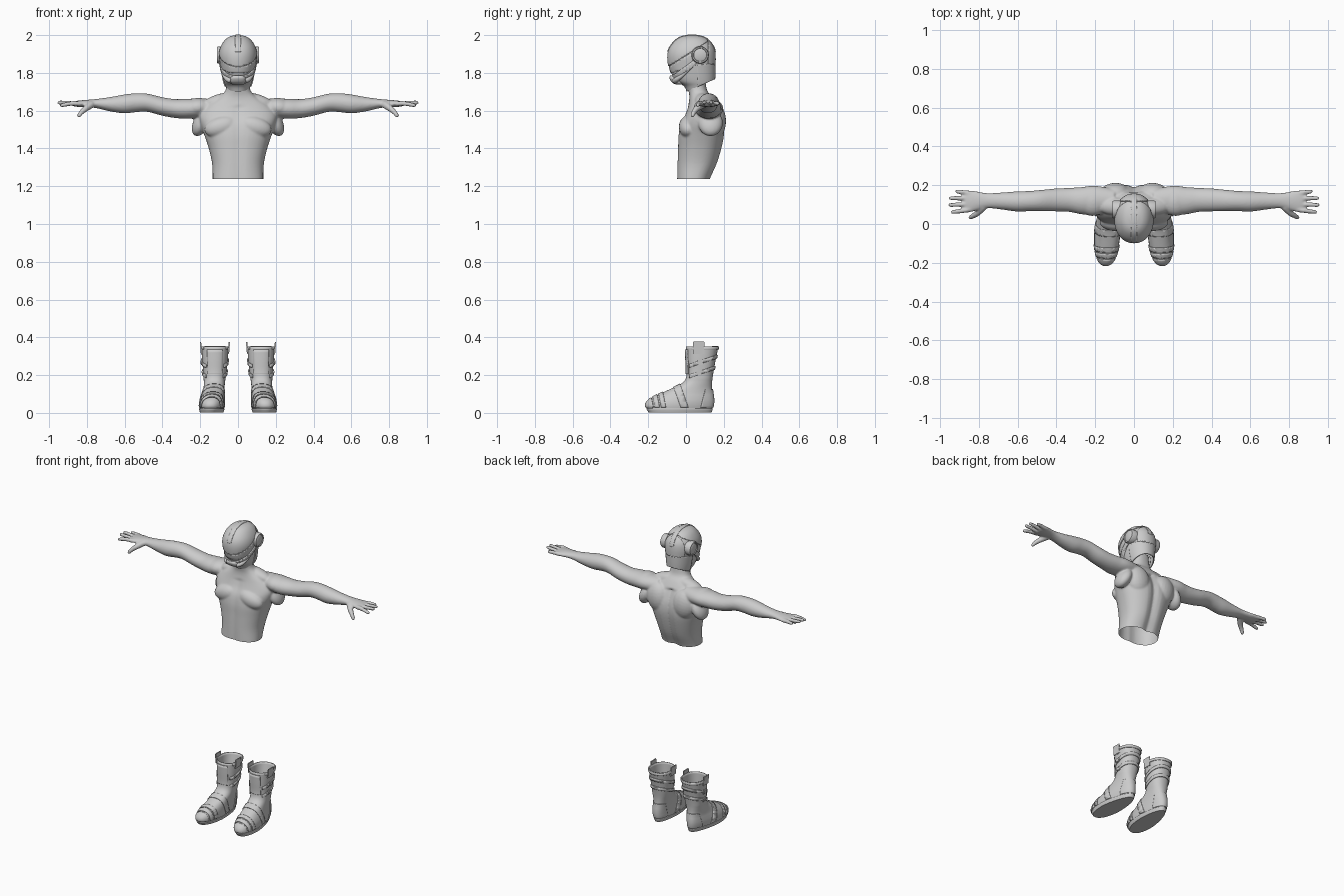
import bpy, bmesh, math
from mathutils import Vector, Matrix

if "Cube" in bpy.data.objects:
    bpy.data.objects.remove(bpy.data.objects["Cube"])


def smooth(rows, k=4):
    """Catmull-Rom interpolation of parameter rows."""
    out = []
    for i in range(len(rows) - 1):
        a, b, c, d = (rows[max(0, min(len(rows) - 1, i + j))] for j in (-1, 0, 1, 2))
        for s in range(k):
            t = s / k
            out.append([q + .5 * t * (r - p + t * (2*p - 5*q + 4*r - s2 + t * (3*(q - r) + s2 - p)))
                        for p, q, r, s2 in zip(a, b, c, d)])
    return out + [list(rows[-1])]


def loft(bm, rings, n=32, power=2.0, cap0=True, cap1=True):
    """Skin through superellipse rings given as (centre, u, v)."""
    def se(w):
        return math.copysign(abs(w) ** (2 / power), w)
    loops = []
    for c, u, v in rings:
        loops.append([bm.verts.new(c + u * se(math.cos(2*math.pi*i/n)) + v * se(math.sin(2*math.pi*i/n)))
                      for i in range(n)])
    faces = [bm.faces.new((a[i], a[(i+1) % n], b[(i+1) % n], b[i]))
             for a, b in zip(loops, loops[1:]) for i in range(n)]
    if cap0:
        faces.append(bm.faces.new(loops[0][::-1]))
    if cap1:
        faces.append(bm.faces.new(loops[-1]))
    bmesh.ops.recalc_face_normals(bm, faces=faces)


def z_rings(rows):
    """Rows of (z, y_front, y_back, x_centre, half_width)."""
    return [(Vector((cx, (a + b) / 2, z)), Vector((w, 0, 0)), Vector((0, (b - a) / 2, 0)))
            for z, a, b, cx, w in rows]


def tube(bm, pts, n=12):
    """Round limb through (x, y, z, radius) points with tapered ends."""
    pts = smooth(pts, 5)
    first, last = list(pts[0]), list(pts[-1])
    d = Vector(last[:3]) - Vector(pts[-2][:3])
    d.normalize()
    r = last[3]
    for f, s in ((.5, .85), (.85, .5)):
        pts.append([*(Vector(last[:3]) + d * r * f), r * s])
    rings = []
    for i, p in enumerate(pts):
        t = Vector(pts[min(i+1, len(pts)-1)][:3]) - Vector(pts[max(i-1, 0)][:3])
        u = t.cross(Vector((.1, .2, 1))).normalized()
        v = t.cross(u).normalized()
        rings.append((Vector(p[:3]), u * p[3], v * p[3]))
    loft(bm, rings, n)


def finish(bm, name, mirror=False, angle=40):
    me = bpy.data.meshes.new(name)
    bm.to_mesh(me)
    ob = bpy.data.objects.new(name, me)
    bpy.context.collection.objects.link(ob)
    bpy.ops.object.select_all(action='DESELECT')
    ob.select_set(True)
    bpy.context.view_layer.objects.active = ob
    bpy.ops.object.shade_smooth_by_angle(angle=math.radians(angle))
    if mirror:
        ob.modifiers.new("mirror", 'MIRROR')
    return ob


def cut(bm, co, no):
    bmesh.ops.bisect_plane(bm, geom=bm.verts[:] + bm.edges[:] + bm.faces[:],
                           plane_co=co, plane_no=no, clear_inner=True)


def panel(src, name, planes, off=.005, mirror=False):
    """Raised plate: piece of a source surface kept between planes."""
    bm = src.copy()
    for co, no in planes:
        cut(bm, co, no)
    bm.normal_update()
    for v, nrm in [(v, v.normal.copy()) for v in bm.verts]:
        v.co += nrm * off
    ob = finish(bm, name, mirror)
    m = ob.modifiers.new("thickness", 'SOLIDIFY')
    m.thickness, m.offset = off * 1.3, -1
    return ob


def ball(bm, c, r, rot=0):
    bmesh.ops.create_uvsphere(bm, u_segments=24, v_segments=14, radius=1,
        matrix=Matrix.Translation(c) @ Matrix.Rotation(rot, 4, 'Y') @ Matrix.Diagonal((*r, 1)))


# Upper body: one side of arm, hand and muscles, mirrored, fused with the torso
bm = bmesh.new()
arm = smooth([(.10, .12, 1.612, .06, .05), (.20, .122, 1.612, .075, .052), (.27, .120, 1.61, .07, .053),
              (.33, .124, 1.611, .062, .05), (.40, .124, 1.622, .059, .049), (.48, .121, 1.642, .054, .048),
              (.54, .118, 1.642, .052, .05), (.60, .116, 1.636, .052, .05), (.67, .118, 1.634, .045, .039),
              (.74, .120, 1.637, .039, .026), (.78, .120, 1.638, .042, .021), (.83, .118, 1.637, .054, .018),
              (.865, .117, 1.636, .053, .014), (.875, .117, 1.636, .048, .009)])
loft(bm, [(Vector((x, y, z)), Vector((0, a, 0)), Vector((0, 0, b))) for x, y, z, a, b in arm])
for y0, y1, x1, z1 in ((.075, .062, .935, 1.628), (.103, .098, .948, 1.643),
                       (.132, .133, .945, 1.645), (.158, .168, .912, 1.638)):
    tube(bm, [(.84, y0, 1.636, .0135), (.88, (y0+y1)/2, 1.638, .0125), (x1, y1, z1, .0105)])
tube(bm, [(.775, .09, 1.633, .02), (.805, .058, 1.612, .017), (.828, .042, 1.592, .0135), (.842, .034, 1.574, .0115)])
ball(bm, (.085, .01, 1.515), (.095, .048, .055), .25)      # chest
ball(bm, (.215, .115, 1.617), (.075, .074, .05), .1)       # shoulder
ball(bm, (.095, .15, 1.545), (.085, .062, .10), .2)        # shoulder blade
ball(bm, (.195, .13, 1.535), (.042, .065, .075), -.45)     # side of back
ball(bm, (.09, .09, 1.655), (.10, .045, .035), .25)        # neck muscle
bmesh.ops.mirror(bm, geom=bm.verts[:] + bm.edges[:] + bm.faces[:], axis='X', merge_dist=-1)
loft(bm, z_rings(smooth([
    (1.20, -.05, .125, 0, .135), (1.24, -.05, .132, 0, .134), (1.32, -.048, .168, 0, .137),
    (1.40, -.045, .192, 0, .155), (1.47, -.042, .205, 0, .178), (1.53, -.03, .203, 0, .20),
    (1.58, -.005, .188, 0, .205), (1.63, .012, .165, 0, .165), (1.67, .018, .14, 0, .105),
    (1.70, .014, .115, 0, .07), (1.74, .005, .105, 0, .06), (1.80, 0, .10, 0, .058)])), 48, 2.3)
for v in bm.verts:                                         # spine and breastbone grooves
    if abs(v.co.x) < .12 and v.co.z < 1.62:
        g = math.exp(-(v.co.x / .028) ** 2)
        v.co.y -= .018 * g if v.co.y > .08 else -.006 * g
bmesh.ops.recalc_face_normals(bm, faces=bm.faces[:])
body = finish(bm, "body_source")
r = body.modifiers.new("fuse", 'REMESH')
r.mode, r.voxel_size = 'VOXEL', .0055
s = body.modifiers.new("relax", 'SMOOTH')
s.factor, s.iterations = .5, 7
fused = bpy.data.meshes.new_from_object(body.evaluated_get(bpy.context.evaluated_depsgraph_get()))
bpy.data.objects.remove(body)
bm = bmesh.new()
bm.from_mesh(fused)
cut(bm, (0, 0, 1.238), (0, 0, 1))
finish(bm, "upper_body", angle=80)

# Helmet core
head = bmesh.new()
loft(head, z_rings(smooth([
    (1.70, .005, .13, 0, .056), (1.73, -.012, .14, 0, .066), (1.755, -.05, .148, 0, .075),
    (1.79, -.074, .151, 0, .083), (1.84, -.09, .152, 0, .091), (1.89, -.094, .152, 0, .097),
    (1.93, -.084, .145, 0, .09), (1.965, -.057, .122, 0, .071), (1.985, -.028, .093, 0, .048),
    (1.994, .01, .055, 0, .02)], 5)), 56, 2.15)
cut(head, (0, .03, 1.713), (0, -.055, .12))
finish(head.copy(), "helmet")
brow = (0, -.1, 1.83), Vector((0, -.095, .15))
panel(head, "helmet_crown", [brow, ((0, .11, 0), (0, -1, 0))], .005)
panel(head, "helmet_back_plate", [((0, .1, 1.85), (0, .15, 1)), ((0, .116, 0), (0, 1, 0))], .005)
panel(head, "neck_guard", [((0, .06, 0), (0, 1, 0)), ((0, 0, 1.835), (0, .1, -1))], .005)
panel(head, "crest", [((-.014, 0, 0), (1, 0, 0)), ((.014, 0, 0), (-1, 0, 0)), ((0, 0, 1.91), (0, 0, 1))], .008)
panel(head, "visor", [((0, -.1, 1.825), -brow[1]), ((0, .035, 0), (0, -1, 0)),
                      ((0, -.09, 1.795), (0, -.35, 1))], .003)
panel(head, "jaw_strap", [((0, -.07, 1.752), (0, -.75, 1)), ((0, -.07, 1.785), (0, .75, -1)),
                          ((0, .07, 0), (0, -1, 0))], .007)

# Mouth guard with side filters
bm = bmesh.new()
loft(bm, z_rings(smooth([(1.738, -.052, .0, 0, .03), (1.75, -.075, .0, 0, .042),
                        (1.772, -.088, .0, 0, .042), (1.785, -.084, .0, 0, .032)])), 28, 3)
finish(bm, "mouth_guard")
bm = bmesh.new()
tube(bm, [(.035, -.06, 1.757, .014), (.058, -.045, 1.768, .013), (.078, -.01, 1.795, .009), (.094, .05, 1.855, .008)])
finish(bm, "cheek_tube", True)

# Ear discs with a raised rim and recessed centre
bm = bmesh.new()
loft(bm, [(Vector((x, .075, 1.895)), Vector((0, q, 0)), Vector((0, 0, q)))
          for x, q in ((.07, .046), (.104, .046), (.112, .042), (.112, .036), (.108, .034), (.112, .026))], 32)
finish(bm, "ear_disc", True)

# Boots: open shaft flowing into the foot
boot = bmesh.new()
rows = smooth([(.005, -.195, .132, .139, .06), (.035, -.212, .142, .138, .066), (.06, -.204, .145, .137, .066),
               (.085, -.172, .144, .134, .063), (.105, -.13, .141, .131, .06), (.13, -.075, .138, .128, .058),
               (.155, -.025, .138, .126, .057), (.18, -.002, .140, .124, .058), (.22, .004, .146, .122, .062),
               (.28, .002, .157, .122, .068), (.352, .0, .172, .122, .073)], 4)
loft(boot, z_rings(rows), 44, 2.3, True, False)
for v in boot.verts:                                       # narrow the heel, splay the toes
    f = max(0, 1 - v.co.z / .18)
    v.co.x = .132 + (v.co.x - .132) * (1 - .28 * f * max(0, min(1, (v.co.y + .05) / .17))) - .06 * f * (v.co.y + .05)
ob = finish(boot.copy(), "boot", True)
m = ob.modifiers.new("wall", 'SOLIDIFY')
m.thickness, m.offset = .006, -1
Y, Z = (lambda y, s: ((0, y, 0), (0, s, 0))), (lambda z, s: ((0, 0, z), (0, 0, s)))
panel(boot, "boot_sole", [Z(.024, -1)], .004, True)
for i, (a, b) in enumerate(((-.23, -.178), (-.17, -.145), (-.137, -.112))):
    panel(boot, f"toe_plate_{i + 1}", [((0, a, .06), (0, 1, .2)), ((0, b, .06), (0, -1, -.2)), Z(.03, 1)], .005, True)
panel(boot, "ankle_band", [((0, -.06, .12), (0, 1, .35)), ((0, -.02, .12), (0, -1, -.35)), Z(.03, 1)], .004, True)
panel(boot, "heel_counter", [((0, .085, .06), (0, 1, -.25)), Z(.03, 1), Z(.125, -1)], .005, True)
panel(boot, "shin_plate", [Y(.035, -1), Z(.205, 1), Z(.335, -1),
                           ((.085, 0, 0), (1, 0, 0)), ((.16, 0, 0), (-1, 0, 0))], .006, True)
for i, z in enumerate((.215, .27)):
    panel(boot, f"shaft_strap_{i + 1}", [((0, .08, z - .009), (0, -.35, 1)), ((0, .08, z + .009), (0, .35, -1)),
                                         Y(.02, 1)], .006, True)
panel(boot, "shaft_cuff", [Z(.335, 1), Y(.03, 1)], .004, True)

# Pull tabs on both sides of each shaft, buckles on the outside
for name, x, y, z, size, tilt in (("outer_tab", .196, .068, .345, (.007, .06, .065), .08),
                                  ("inner_tab", .048, .068, .345, (.007, .06, .065), -.08),
                                  ("upper_buckle", .193, .075, .268, (.012, .032, .026), .08),
                                  ("lower_buckle", .186, .07, .212, (.012, .032, .026), .08)):
    bm = bmesh.new()
    bmesh.ops.create_cube(bm, size=1, matrix=Matrix.Translation((x, y, z)) @ Matrix.Rotation(tilt, 4, 'Y')
                          @ Matrix.Diagonal((*size, 1)))
    bmesh.ops.bevel(bm, geom=bm.edges[:], offset=.003, segments=2, affect='EDGES')
    finish(bm, name, True)
